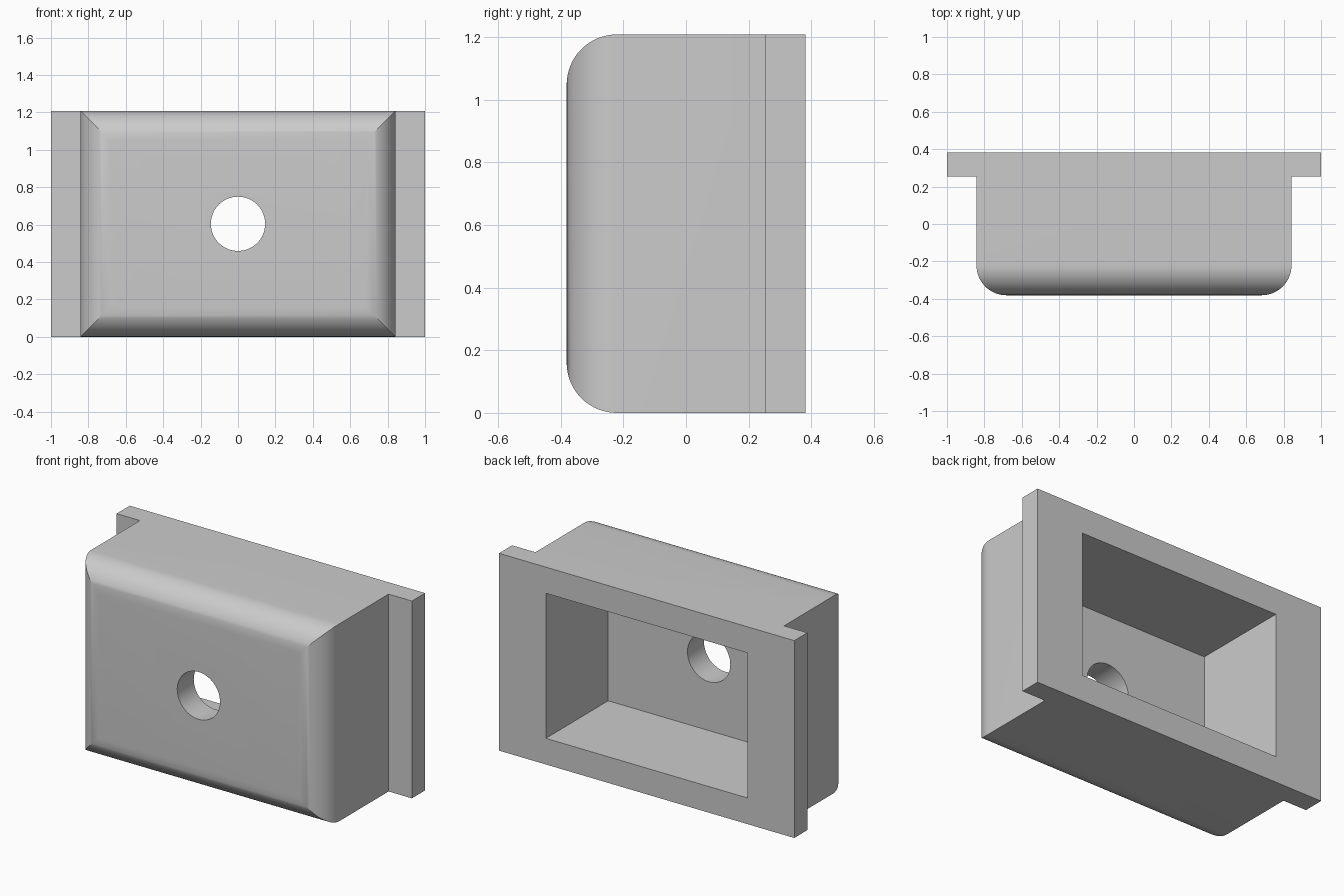
import bpy, bmesh, math
from mathutils import Vector

if "Cube" in bpy.data.objects:
    bpy.data.objects.remove(bpy.data.objects["Cube"])

HEIGHT, HALF_BODY, HALF_FLANGE = 1.208, 0.842, 1.0
FRONT, BACK, FLANGE_Y = -0.381, 0.381, 0.254
ROUND, WALL, HOLE_R = 0.16, 0.16, 0.145
MID = HEIGHT / 2

grey = bpy.data.materials.new("light grey")
grey.use_nodes = True
colour = (0.6, 0.6, 0.6, 1)
grey.diffuse_color = colour
grey.node_tree.nodes["Principled BSDF"].inputs["Base Color"].default_value = colour


def rounded_front(a, b):
    """Outline points from side a to side b around the two rounded front corners."""
    pts = []
    for side, sign, start in ((a, 1, math.pi), (b, -1, 1.5 * math.pi)):
        for i in range(17):
            t = start + i * math.pi / 32
            pts.append((side + sign * ROUND + ROUND * math.cos(t),
                        FRONT + ROUND + ROUND * math.sin(t)))
    return pts


def prism(name, points, offset):
    """Extrude a closed outline along an offset."""
    bm = bmesh.new()
    face = bm.faces.new([bm.verts.new(p) for p in points])
    grown = bmesh.ops.extrude_face_region(bm, geom=[face])["geom"]
    verts = [g for g in grown if isinstance(g, bmesh.types.BMVert)]
    bmesh.ops.translate(bm, verts=verts, vec=Vector(offset))
    bmesh.ops.recalc_face_normals(bm, faces=bm.faces)
    mesh = bpy.data.meshes.new(name)
    bm.to_mesh(mesh)
    bm.free()
    mesh.materials.append(grey)
    obj = bpy.data.objects.new(name, mesh)
    bpy.context.collection.objects.link(obj)
    return obj


def combine(target, cutter, operation):
    mod = target.modifiers.new(cutter.name, 'BOOLEAN')
    mod.object, mod.operation, mod.solver = cutter, operation, 'EXACT'
    bpy.context.view_layer.objects.active = target
    bpy.ops.object.modifier_apply(modifier=mod.name)
    bpy.data.objects.remove(cutter)


# Box and side flanges: plan outline extruded upwards
plan = rounded_front(-HALF_BODY, HALF_BODY) + [
    (HALF_BODY, FLANGE_Y), (HALF_FLANGE, FLANGE_Y), (HALF_FLANGE, BACK),
    (-HALF_FLANGE, BACK), (-HALF_FLANGE, FLANGE_Y), (-HALF_BODY, FLANGE_Y)]
housing = prism("flanged_housing", [(x, y, 0) for x, y in plan], (0, 0, HEIGHT))

# Rounded top and bottom front edges, mitred with the side ones
side = rounded_front(0, HEIGHT) + [(HEIGHT, BACK + 0.1), (0, BACK + 0.1)]
combine(housing, prism("side_profile", [(-1.2, y, z) for z, y in side], (2.4, 0, 0)),
        'INTERSECT')

# Open pocket in the back
w, low, high = HALF_BODY - WALL, WALL, HEIGHT - WALL
pocket = [(-w, low), (w, low), (w, high), (-w, high)]
combine(housing, prism("pocket_cutter", [(x, FRONT + WALL, z) for x, z in pocket], (0, 1, 0)),
        'DIFFERENCE')

# Round hole through the front wall
angles = [i * math.tau / 64 for i in range(64)]
combine(housing, prism("hole_cutter", [(HOLE_R * math.cos(a), FRONT - 0.1,
                                        MID + HOLE_R * math.sin(a)) for a in angles],
                       (0, 0.4, 0)), 'DIFFERENCE')

# Smooth curves, crisp edges
bpy.ops.object.select_all(action='DESELECT')
housing.select_set(True)
bpy.context.view_layer.objects.active = housing
bpy.ops.object.shade_smooth_by_angle(angle=math.radians(20))
